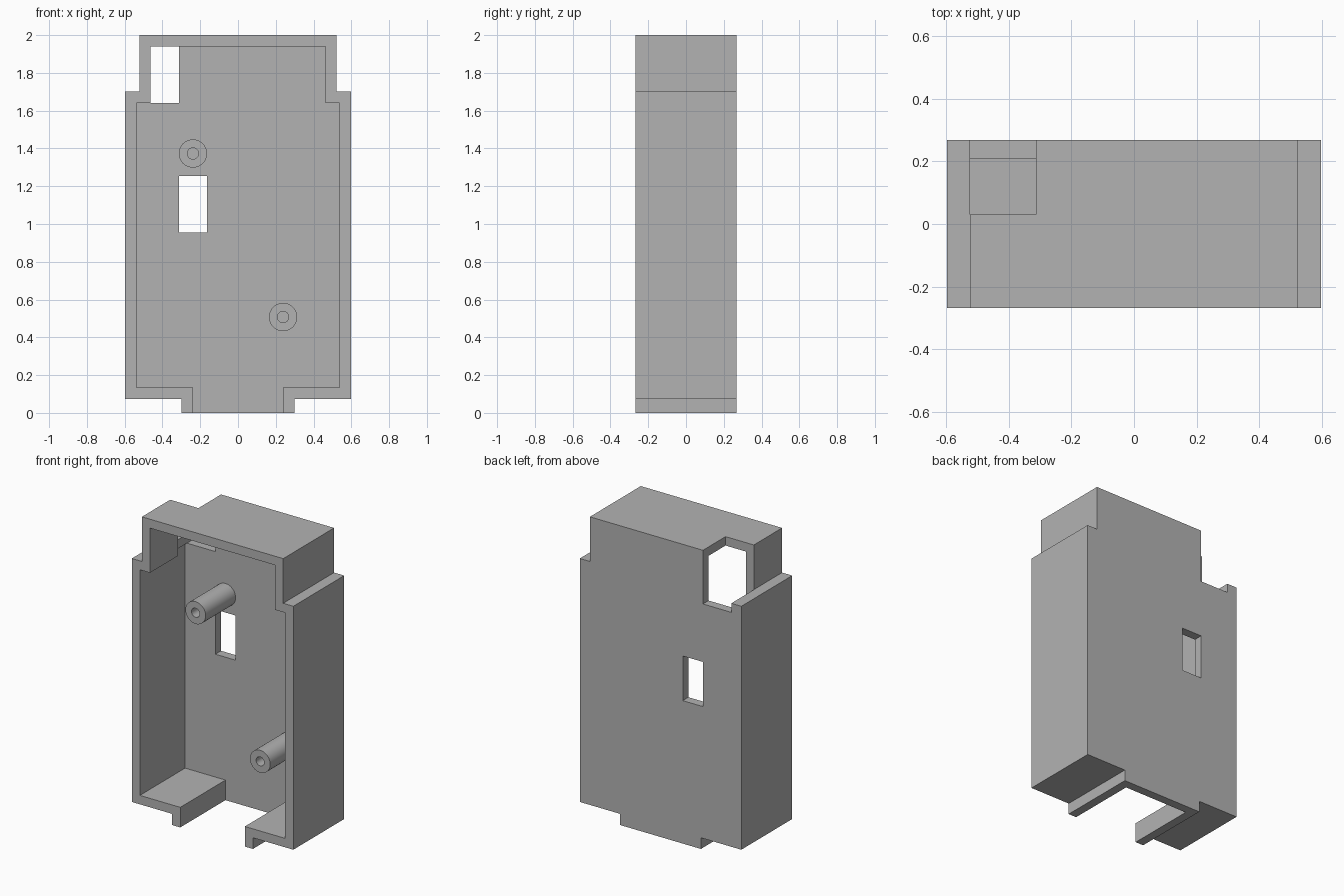
import bpy, bmesh, math
from mathutils import Vector

old = bpy.data.objects.get("Cube")
if old:
    bpy.data.objects.remove(old, do_unlink=True)

U = 2 / 134           # design unit: the case is 134 units tall
BACK, FRONT, WALL = 18, -18, 4

grey = bpy.data.materials.new("plain grey")
grey.use_nodes = True
colour = (0.45, 0.45, 0.45, 1)
grey.diffuse_color = colour
grey.node_tree.nodes["Principled BSDF"].inputs["Base Color"].default_value = colour


def finish(name, bm):
    bmesh.ops.recalc_face_normals(bm, faces=bm.faces)
    mesh = bpy.data.meshes.new(name)
    bm.to_mesh(mesh)
    bm.free()
    obj = bpy.data.objects.new(name, mesh)
    bpy.context.collection.objects.link(obj)
    mesh.materials.append(grey)
    return obj


def prism(name, points, y0, y1):
    """Extrude an x-z outline from y0 to y1."""
    bm = bmesh.new()
    face = bm.faces.new([bm.verts.new((x * U, y0 * U, z * U)) for x, z in points])
    new = bmesh.ops.extrude_face_region(bm, geom=[face])["geom"]
    verts = [v for v in new if isinstance(v, bmesh.types.BMVert)]
    bmesh.ops.translate(bm, verts=verts, vec=(0, (y1 - y0) * U, 0))
    return finish(name, bm)


def box(name, x0, x1, y0, y1, z0, z1):
    return prism(name, [(x0, z0), (x1, z0), (x1, z1), (x0, z1)], y0, y1)


def mirrored(half):
    """Complete a right-hand outline with its mirror image."""
    return half + [(-x, z) for x, z in reversed(half)]


def cut(target, cutter):
    cutter.hide_render = True
    mod = target.modifiers.new("cut", "BOOLEAN")
    mod.operation, mod.solver, mod.object = "DIFFERENCE", "EXACT", cutter
    bpy.context.view_layer.objects.active = target
    bpy.ops.object.modifier_apply(modifier=mod.name)
    bpy.data.objects.remove(cutter, do_unlink=True)


# Case shell: stepped outline, hollowed from the front and open at the bottom
outer = mirrored([(20, 0), (20, 5), (40, 5), (40, 114), (35, 114), (35, 134)])
inner = mirrored([(16, -5), (16, 9), (36, 9), (36, 110), (31, 110), (31, 130)])
case = prism("case_shell", outer, FRONT, BACK)
cut(case, prism("cavity_cutter", inner, FRONT - 5, BACK - WALL))

# Window through the back wall
cut(case, box("window_cutter", -21, -11, 10, 25, 64, 84))

# Notch taking away the upper back corner
cut(case, box("notch_cutter", -35.05, -21, 2, 25, 109.95, 140))


def post(name, x, z):
    """Round screw post with a blind hole, turned around the y axis."""
    base, tip = BACK - WALL, -7.2
    profile = [(0, base - 0.5), (2, base - 0.5), (2, tip), (5, tip),
               (5, base + 1), (0, base + 1)]
    bm = bmesh.new()
    verts = [bm.verts.new(((x + r) * U, y * U, z * U)) for r, y in profile]
    edges = [bm.edges.new(pair) for pair in zip(verts, verts[1:])]
    bmesh.ops.spin(bm, geom=verts + edges, cent=Vector((x, 0, z)) * U,
                   axis=(0, 1, 0), angle=math.tau, steps=64)
    bmesh.ops.remove_doubles(bm, verts=bm.verts, dist=0.0001)
    obj = finish(name, bm)
    bpy.ops.object.select_all(action="DESELECT")
    obj.select_set(True)
    bpy.context.view_layer.objects.active = obj
    bpy.ops.object.shade_smooth_by_angle(angle=math.radians(30))


# Screw posts on the back wall
post("upper_screw_post", -16, 92)
post("lower_screw_post", 16, 34)
